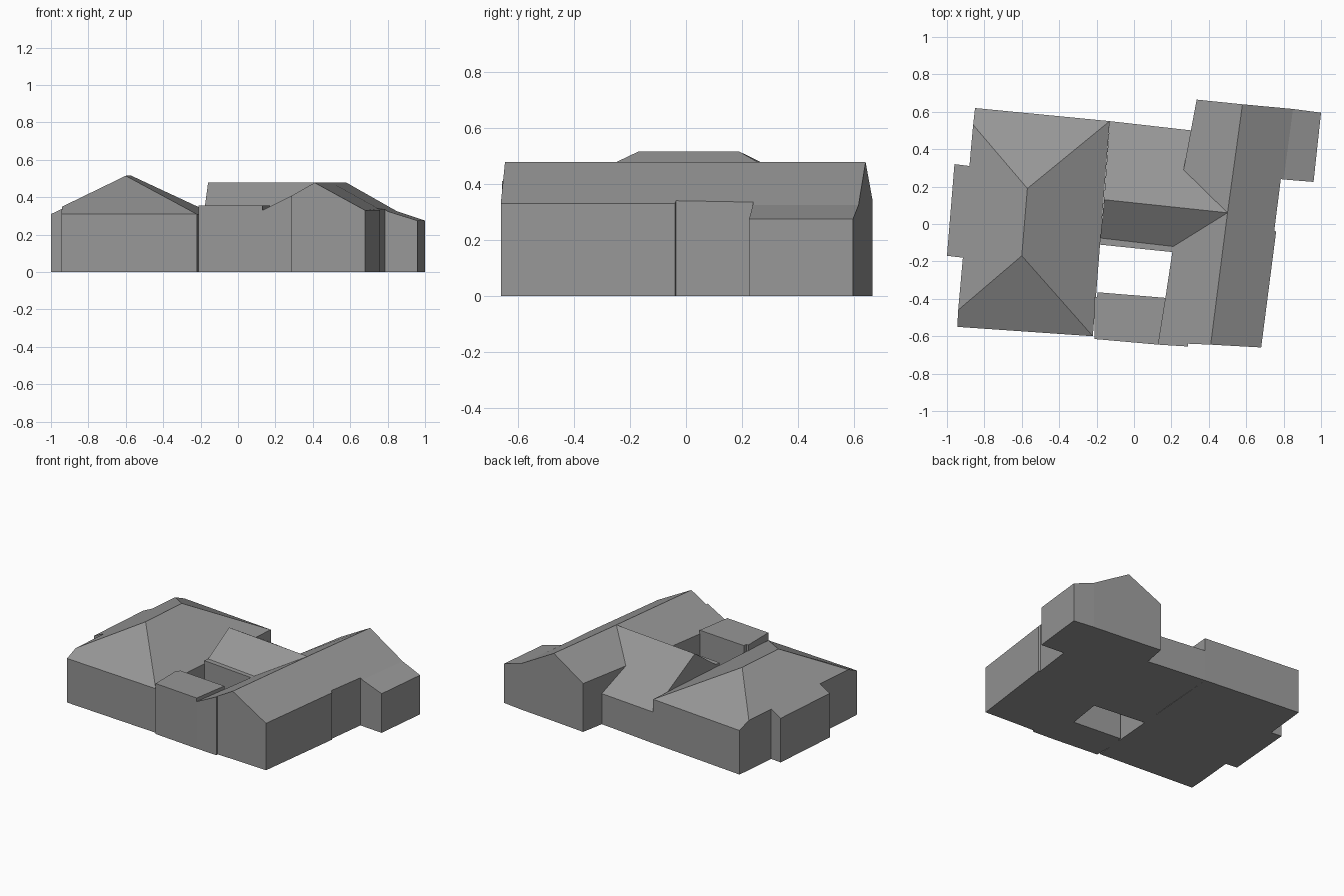
import bpy
import bmesh

cube = bpy.data.objects.get("Cube")
if cube:
    bpy.data.objects.remove(cube)

# One plain grey for walls and roofs
GREY = (0.31, 0.31, 0.31, 1)
grey = bpy.data.materials.new("plain_grey")
grey.use_nodes = True
grey.diffuse_color = GREY
grey.node_tree.nodes["Principled BSDF"].inputs["Base Color"].default_value = GREY


def building(name, outline, roof=None, inner=()):
    """Walls up from a counter-clockwise outline of eave points, closed by roof faces."""
    bm = bmesh.new()
    low = [bm.verts.new((x, y, 0)) for x, y, z in outline]
    top = [bm.verts.new(p) for p in list(outline) + list(inner)]
    n = len(outline)
    bm.faces.new(low[::-1])
    for i in range(n):
        j = (i + 1) % n
        bm.faces.new((low[i], low[j], top[j], top[i]))
    for face in roof or [range(n)]:
        bm.faces.new([top[i] for i in face])
    bmesh.ops.recalc_face_normals(bm, faces=bm.faces)
    mesh = bpy.data.meshes.new(name)
    bm.to_mesh(mesh)
    bm.free()
    mesh.materials.append(grey)
    obj = bpy.data.objects.new(name, mesh)
    bpy.context.collection.objects.link(obj)
    return obj


# West wing: hipped roof, long side bay under the west slope
EAVE, BAY = 0.31, 0.35
building("west_wing", [
    (-.945, -.55, EAVE), (-.22, -.6, EAVE), (-.13, .55, EAVE), (-.85, .62, EAVE),
    (-.86, .53, BAY), (-.88, .31, BAY), (-.96, .32, EAVE), (-1, -.17, EAVE),
    (-.915, -.18, BAY), (-.94, -.46, BAY)],
    roof=[(0, 1, 10, 9), (1, 2, 11, 10), (2, 3, 4, 11), (4, 5, 6, 7, 8, 9, 10, 11)],
    inner=[(-.6, -.17, .515), (-.57, .19, .515)])

# East wing: long gable with a lower lean-to at the north-east
RIDGE, SIDE, LEAN = 0.478, 0.33, 0.275
building("east_wing", [
    (.13, -.645, SIDE), (.29, -.655, .41), (.29, -.64, .41), (.41, -.645, RIDGE),
    (.68, -.66, SIDE), (.76, -.04, SIDE), (.75, -.035, .34), (.785, .24, .335),
    (.8, .238, .325), (.96, .225, LEAN), (1, .595, LEAN), (.85, .615, .325),
    (.58, .64, RIDGE), (.335, .665, .34), (.265, .29, .34), (.5, .06, RIDGE),
    (.21, -.12, SIDE), (.205, -.15, SIDE)],
    roof=[(0, 1, 2, 3, 15, 16, 17), (12, 13, 14, 15),
          (3, 4, 5, 6, 7, 8, 11, 12, 15), (8, 9, 10, 11)])

# Middle hall: gable between the wings with a flat ledge on the courtyard
building("middle_hall", [
    (-.185, -.11, SIDE), (.205, -.15, SIDE), (.21, -.12, SIDE), (.5, .06, RIDGE),
    (.265, .29, .34), (.31, .5, .215), (-.13, .55, .22), (-.16, .13, RIDGE),
    (-.18, -.075, SIDE)],
    roof=[(0, 1, 2, 8), (2, 3, 7, 8), (3, 4, 5, 6, 7)])

# Flat-roofed link closing the courtyard at the front
FLAT = 0.355
building("front_link", [
    (-.21, -.615, FLAT), (.13, -.645, FLAT), (.17, -.395, FLAT),
    (-.195, -.365, FLAT), (-.197, -.39, FLAT), (-.212, -.39, FLAT)])
